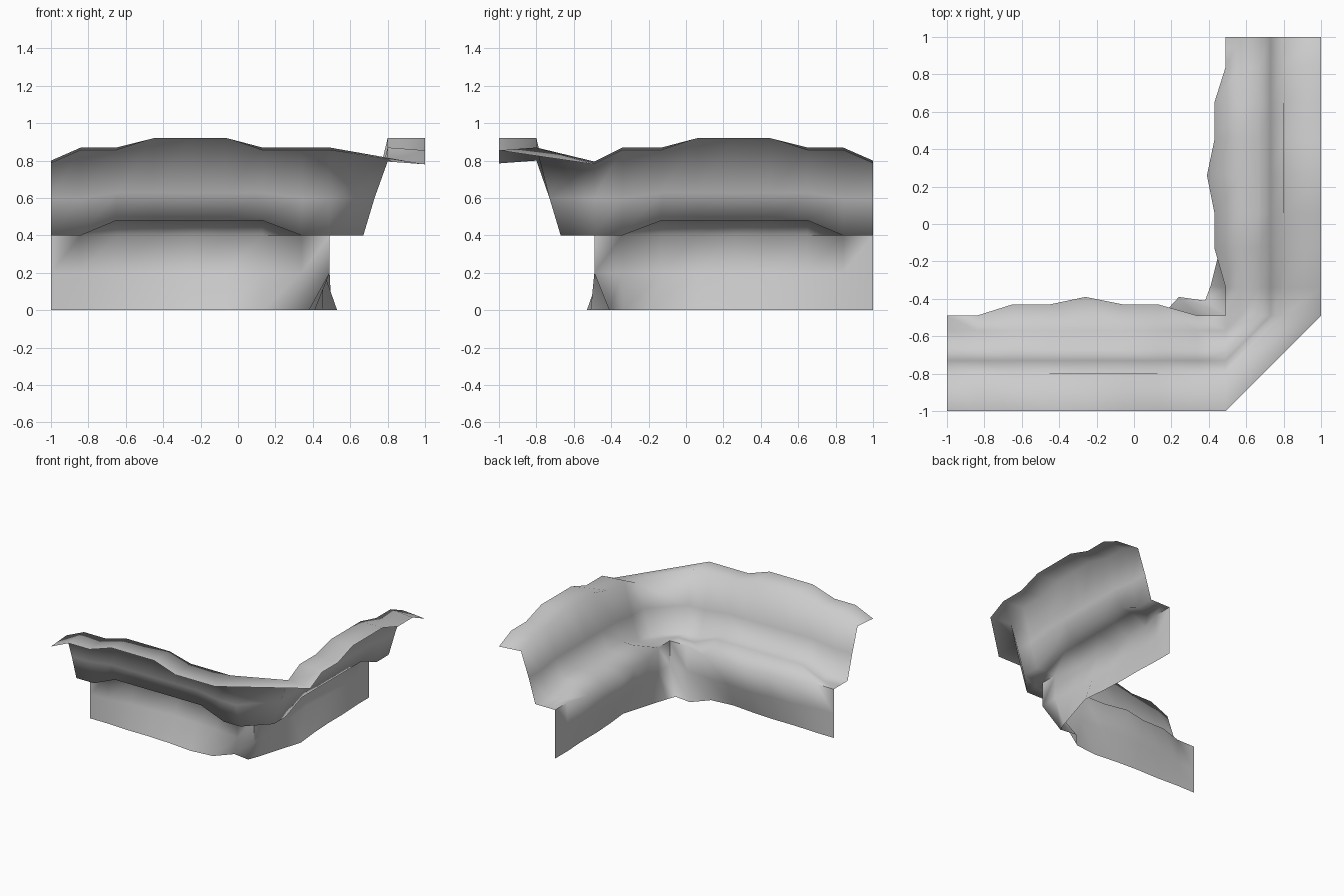
import bpy, bmesh, math

cube = bpy.data.objects.get("Cube")
if cube:
    bpy.data.objects.remove(cube, do_unlink=True)

# Worn plaster colour
plaster = bpy.data.materials.new("plaster_grey")
plaster.use_nodes = True
GREY = (0.6, 0.6, 0.6, 1)
plaster.diffuse_color = GREY
plaster.node_tree.nodes["Principled BSDF"].inputs["Base Color"].default_value = GREY

# Stations along one arm, from its free end to the corner
along = [-1, -.84, -.65, -.45, -.26, -.06, .13, .34, .49]
foot_out = [.49, .49, .50, .50, .51, .53, .51, .40, .41]    # wavy bottom of the wall
lip_out = [.49, .49, .43, .43, .39, .43, .43, .49, .49]     # wavy top of the wall
soffit_z = [.40, .40, .48, .48, .48, .48, .48, .40, .40]
eave_z = [.80, .87, .87, .92, .92, .92, .87, .87, .87]


def section(i, corner_drop, feet):
    """Cross-section at a station as (along, outward, height), foot to eave."""
    s, top = along[i], eave_z[i]
    if i == len(along) - 1:
        top -= corner_drop
    foot_s, foot_d = feet.get(i, (s, foot_out[i]))
    tip = top if top > .9 else top - .015
    return [
        (foot_s, foot_d, 0),
        (s, (lip_out[i] + .49) / 2, .2),
        (s, lip_out[i], .4),
        (s, .57, soffit_z[i]),
        (s, .67, soffit_z[i]),
        (s, .73, .6 + (soffit_z[i] - .4) / 3),
        (s, .80, top),
        (s, 1, tip),
    ]


# Front arm, then its reflection across the corner; the feet are chipped at the corner
n = len(along)
front_feet = {7: (.24, .39), 8: (.38, .41)}
side_feet = {6: (.20, .45), 7: (.33, .41), 8: (.41, .38)}
columns = [[(s, -d, z) for s, d, z in section(i, 0, front_feet)] for i in range(n)]
columns += [[(d, -s, z) for s, d, z in section(i, .075, side_feet)] for i in reversed(range(n))]

bm = bmesh.new()
grid = [[bm.verts.new(p) for p in col] for col in columns]
for a, b in zip(grid, grid[1:]):
    for r in range(len(a) - 1):
        bm.faces.new((a[r], b[r], b[r + 1], a[r + 1]))
bmesh.ops.remove_doubles(bm, verts=bm.verts, dist=.002)

mesh = bpy.data.meshes.new("corner_cornice")
bm.to_mesh(mesh)
bm.free()
mesh.materials.append(plaster)
cornice = bpy.data.objects.new("corner_cornice", mesh)
bpy.context.collection.objects.link(cornice)

# Soft folds, with only the square wall-to-soffit ends kept crisp
bpy.ops.object.select_all(action='DESELECT')
cornice.select_set(True)
bpy.context.view_layer.objects.active = cornice
bpy.ops.object.shade_smooth_by_angle(angle=math.radians(87))
